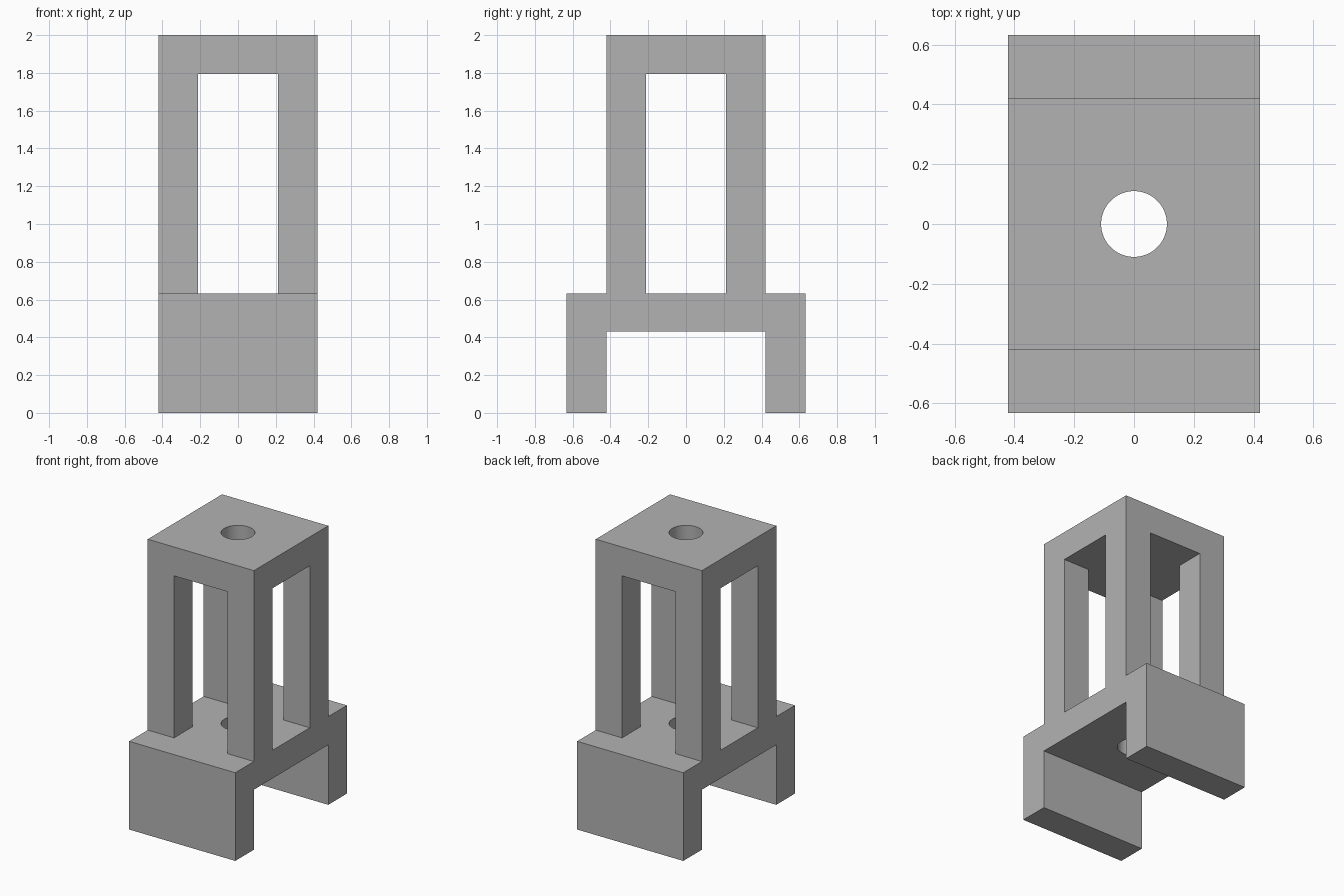
import bpy
import bmesh

if "Cube" in bpy.data.objects:
    bpy.data.objects.remove(bpy.data.objects["Cube"])

HALF = 0.421       # half width of tower and base
FOOT = 0.632       # outer reach of the feet, and deck height
DECK = 0.632
UNDER = 0.43       # underside of the deck
WINDOW = 0.212     # half width of the window openings
LINTEL = 1.793     # underside of the top plate
TOP = 2.0
HOLE = 0.11

grey = bpy.data.materials.new("plain grey")
grey.use_nodes = True
colour = (0.45, 0.45, 0.45, 1)
grey.diffuse_color = colour
grey.node_tree.nodes["Principled BSDF"].inputs["Base Color"].default_value = colour


def finish(name, bm):
    bmesh.ops.recalc_face_normals(bm, faces=bm.faces)
    mesh = bpy.data.meshes.new(name)
    bm.to_mesh(mesh)
    bm.free()
    mesh.materials.append(grey)
    obj = bpy.data.objects.new(name, mesh)
    bpy.context.collection.objects.link(obj)
    return obj


def box(name, x, y, z0, z1):
    bm = bmesh.new()
    bmesh.ops.create_cube(bm, size=1)
    bmesh.ops.scale(bm, vec=(2 * x, 2 * y, z1 - z0), verts=bm.verts)
    bmesh.ops.translate(bm, vec=(0, 0, (z0 + z1) / 2), verts=bm.verts)
    return finish(name, bm)


# Side outline: two feet, deck and tower, extruded across the width
right_half = [(HALF, UNDER), (HALF, 0), (FOOT, 0), (FOOT, DECK), (HALF, DECK), (HALF, TOP)]
outline = right_half + [(-y, z) for y, z in reversed(right_half)]
bm = bmesh.new()
face = bm.faces.new([bm.verts.new((-HALF, y, z)) for y, z in outline])
moved = bmesh.ops.extrude_face_region(bm, geom=[face])["geom"]
bmesh.ops.translate(bm, vec=(2 * HALF, 0, 0),
                    verts=[v for v in moved if isinstance(v, bmesh.types.BMVert)])
# extrusion keeps the starting face, so the block is closed
stand = finish("tower_stand", bm)

# Openings: side window, front window, and a round hole through plate and deck
bm = bmesh.new()
bmesh.ops.create_cone(bm, cap_ends=True, segments=64, radius1=HOLE, radius2=HOLE, depth=3)
bmesh.ops.translate(bm, vec=(0, 0, 1), verts=bm.verts)
cutters = [
    box("side_window_cutter", 1, WINDOW, DECK, LINTEL),
    box("front_window_cutter", WINDOW, 1, DECK, LINTEL),
    finish("round_hole_cutter", bm),
]

bpy.context.view_layer.objects.active = stand
for cutter in cutters:
    cutter.hide_render = True
    cut = stand.modifiers.new(cutter.name, "BOOLEAN")
    cut.operation = "DIFFERENCE"
    cut.solver = "EXACT"
    cut.object = cutter
    bpy.ops.object.modifier_apply(modifier=cut.name)
    bpy.data.objects.remove(cutter)

# Smooth the hole walls only
stand.select_set(True)
bpy.ops.object.shade_smooth_by_angle(angle=0.5)
